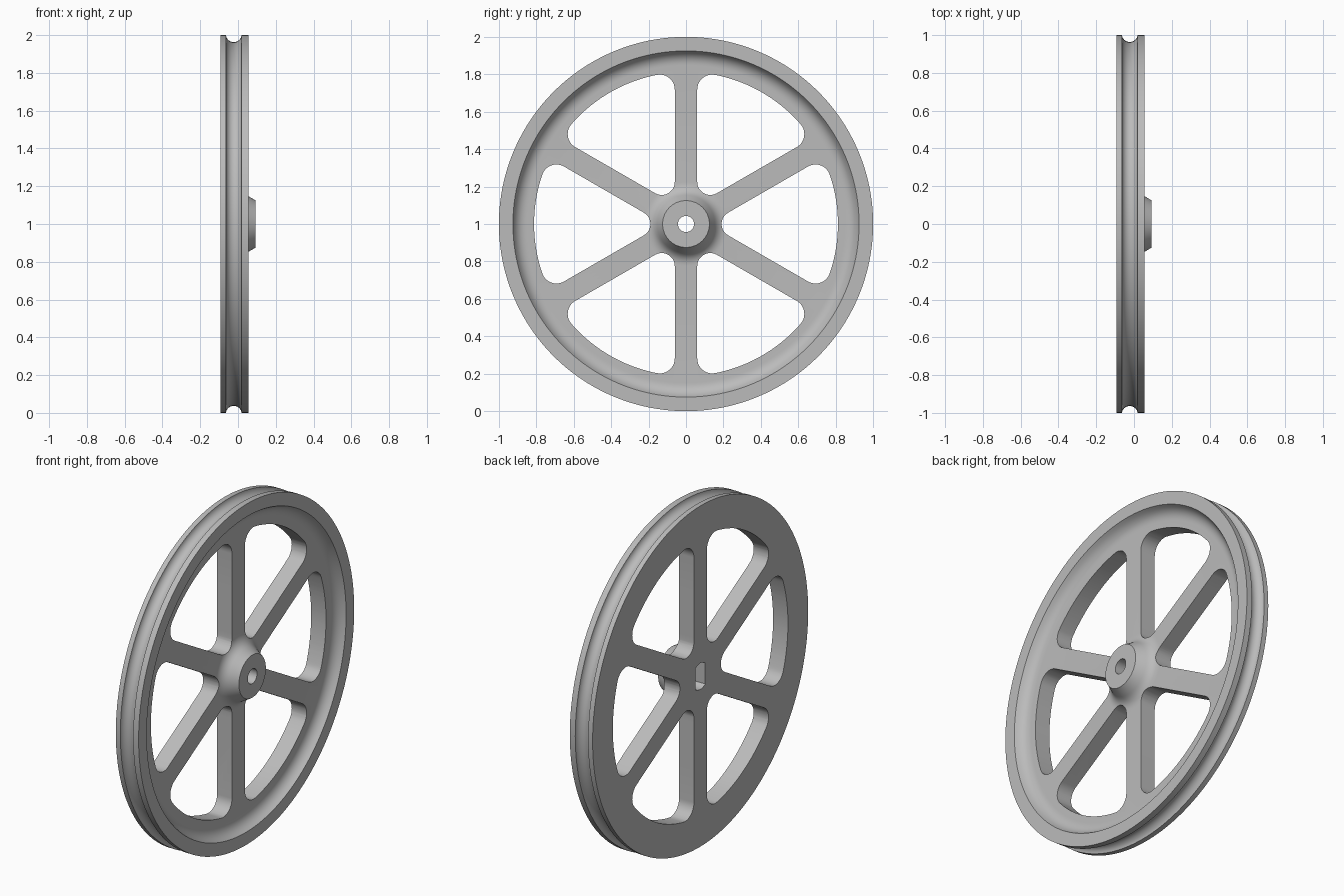
import bpy, bmesh
from math import sin, cos, asin, radians, degrees, pi, sqrt

cube = bpy.data.objects.get("Cube")
if cube:
    bpy.data.objects.remove(cube)

# Main dimensions: the axle runs along x at height 1
BACK, RIM_X, HUB_X, WEB_X = -0.0935, 0.0545, 0.0935, 0.003
RIM_IN, HUB_R, BORE_R = 0.925, 0.125, 0.043
SPOKE_HALF, POCKET_R = 0.06, 0.812
DRAFT = 0.577
SEGMENTS = 160

grey = bpy.data.materials.new("plain grey")
grey.use_nodes = True
colour = (0.5, 0.5, 0.5, 1)
grey.diffuse_color = colour
grey.node_tree.nodes["Principled BSDF"].inputs["Base Color"].default_value = colour


def arc(cx, cy, r, start, end, steps):
    """Points on an arc, angles in degrees."""
    angles = [radians(start + (end - start) * i / steps) for i in range(steps + 1)]
    return [(cx + r * cos(a), cy + r * sin(a)) for a in angles]


def blend(a, b, c, steps=8):
    """Smooth curve from a to c, tangent to the corner b."""
    ts = [i / steps for i in range(steps + 1)]
    return [tuple((1 - t) ** 2 * p + 2 * t * (1 - t) * q + t * t * s
                  for p, q, s in zip(a, b, c)) for t in ts]


def make_object(name, bm):
    bmesh.ops.recalc_face_normals(bm, faces=bm.faces)
    mesh = bpy.data.meshes.new(name)
    bm.to_mesh(mesh)
    bm.free()
    mesh.materials.append(grey)
    obj = bpy.data.objects.new(name, mesh)
    bpy.context.collection.objects.link(obj)
    return obj


def add_prism(bm, outline, x0, x1, turn=0):
    """Prism along x from a (y, z) outline, turned about the axle."""
    c, s = cos(turn), sin(turn)
    rings = [[bm.verts.new((x, u * c - v * s, 1 + u * s + v * c)) for u, v in outline]
             for x in (x0, x1)]
    bm.faces.new(rings[0])
    bm.faces.new(rings[1])
    n = len(outline)
    for i in range(n):
        j = (i + 1) % n
        bm.faces.new((rings[0][i], rings[0][j], rings[1][j], rings[1][i]))


# Wheel cross-section as (x, radius): bore, hub, web, rim, belt groove, back
hub_foot = HUB_R + (HUB_X - WEB_X) * DRAFT
rim_foot = RIM_IN - (RIM_X - WEB_X) * DRAFT
run = 0.046
rise = run * 0.866
profile = [(BACK, BORE_R), (HUB_X, BORE_R), (HUB_X, HUB_R)]
profile += blend((WEB_X + rise, hub_foot - rise * DRAFT), (WEB_X, hub_foot),
                 (WEB_X, hub_foot + run))
profile += blend((WEB_X, rim_foot - run), (WEB_X, rim_foot),
                 (WEB_X + rise, rim_foot + rise * DRAFT))
profile += [(RIM_X, RIM_IN), (RIM_X, 1)]
profile += arc(-0.0225, 1.005, 0.042, -7, -173, 16)
profile = [(x, 1 if 0.995 < r < 1.005 else r) for x, r in profile]
profile += [(BACK, 1)]

bm = bmesh.new()
rings = []
for k in range(SEGMENTS):
    a = 2 * pi * k / SEGMENTS
    rings.append([bm.verts.new((x, r * cos(a), 1 + r * sin(a))) for x, r in profile])
for k in range(SEGMENTS):
    a, b = rings[k], rings[(k + 1) % SEGMENTS]
    for i in range(len(profile)):
        j = (i + 1) % len(profile)
        bm.faces.new((a[i], a[j], b[j], b[i]))
wheel = make_object("spoked_wheel", bm)

# Rounded openings between the six spokes
inner, outer = 0.07, 0.08
centre_r = POCKET_R - outer
tilt = 30 - degrees(asin((SPOKE_HALF + outer) / centre_r))
cu, cv = centre_r * cos(radians(tilt)), centre_r * sin(radians(tilt))
pocket = arc(0, 0, POCKET_R, -tilt, tilt, 20)
pocket += arc(cu, cv, outer, tilt, 120, 10)[1:]
pocket += arc((SPOKE_HALF + inner) * 2, 0, inner, 120, 240, 12)
pocket += arc(cu, -cv, outer, 240, 360 - tilt, 10)[:-1]

bm = bmesh.new()
for k in range(6):
    add_prism(bm, pocket, -0.3, 0.3, k * pi / 3)

# Flat-sided axle socket in the back
flat, socket_r = 0.045, 0.077
half = degrees(asin(flat / socket_r))
socket = arc(0, 0, socket_r, 90 - half, 90 + half, 8)
socket += arc(0, 0, socket_r, 270 - half, 270 + half, 8)
add_prism(bm, socket, -0.3, 0.015)
cutter = make_object("opening_cutter", bm)
cutter.hide_render = True

cut = wheel.modifiers.new("openings", "BOOLEAN")
cut.operation = "DIFFERENCE"
cut.solver = "EXACT"
cut.object = cutter

# Apply the cut and smooth the curved surfaces
bpy.ops.object.select_all(action="DESELECT")
wheel.select_set(True)
bpy.context.view_layer.objects.active = wheel
bpy.ops.object.modifier_apply(modifier=cut.name)
bpy.data.objects.remove(cutter)
bpy.ops.object.shade_smooth_by_angle(angle=radians(28))
